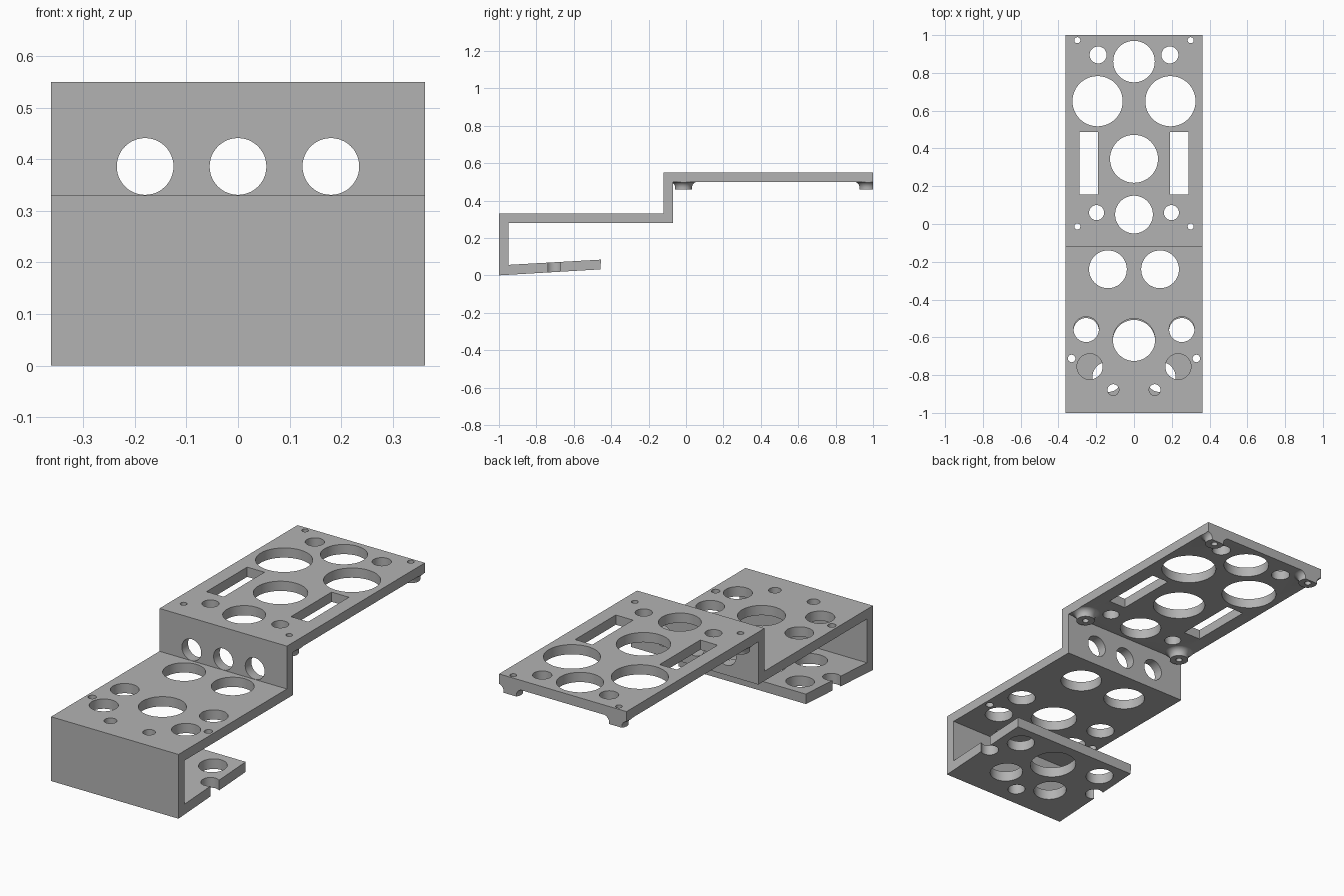
import bpy, bmesh, math
from mathutils import Matrix

cube = bpy.data.objects.get("Cube")
if cube:
    bpy.data.objects.remove(cube, do_unlink=True)

W = 0.362  # half width of the strip

grey = bpy.data.materials.new("plain grey")
grey.use_nodes = True
colour = (0.45, 0.45, 0.45, 1)
grey.diffuse_color = colour
grey.node_tree.nodes["Principled BSDF"].inputs["Base Color"].default_value = colour


def make(name, bm):
    bmesh.ops.recalc_face_normals(bm, faces=bm.faces)
    mesh = bpy.data.meshes.new(name)
    bm.to_mesh(mesh)
    bm.free()
    mesh.materials.append(grey)
    obj = bpy.data.objects.new(name, mesh)
    bpy.context.collection.objects.link(obj)
    return obj


def boolean(obj, tool, operation):
    mod = obj.modifiers.new(operation.lower(), "BOOLEAN")
    mod.operation, mod.solver, mod.object = operation, "EXACT", tool
    bpy.context.view_layer.update()
    result = bpy.data.meshes.new_from_object(
        obj.evaluated_get(bpy.context.evaluated_depsgraph_get()))
    obj.modifiers.clear()
    obj.data = result
    bpy.data.objects.remove(tool, do_unlink=True)


def box(bm, x, y, z):
    spans = (x, y, z)
    centre = [(a + b) / 2 for a, b in spans]
    size = [b - a for a, b in spans]
    bmesh.ops.create_cube(bm, size=1, matrix=Matrix.Translation(centre) @ Matrix.Diagonal((*size, 1)))


def cylinder(bm, centre, r, depth, turn=0):
    bmesh.ops.create_cone(bm, cap_ends=True, segments=48, radius1=r, radius2=r, depth=depth,
                          matrix=Matrix.Translation(centre) @ Matrix.Rotation(turn, 4, "X"))


# Stepped strip: side profile swept across the width
profile = [(-1, 0), (-0.457, 0.032), (-0.455, 0.084), (-0.95, 0.056), (-0.95, 0.28), (-0.07, 0.28),
           (-0.07, 0.5), (1, 0.5), (1, 0.55), (-0.12, 0.55), (-0.12, 0.33), (-1, 0.33)]
bm = bmesh.new()
face = bm.faces.new([bm.verts.new((-W, y, z)) for y, z in profile])
swept = bmesh.ops.extrude_face_region(bm, geom=[face])["geom"]
bmesh.ops.translate(bm, vec=(2 * W, 0, 0), verts=[v for v in swept if isinstance(v, bmesh.types.BMVert)])
bracket = make("stepped_bracket", bm)

# Flared mounting bosses under the corners of the upper plate
bm = bmesh.new()
arc = [math.radians(a) for a in range(0, 91, 15)]
rings = [(0.045, 0.46)] + [(0.077 - 0.032 * math.cos(a), 0.469 + 0.032 * math.sin(a)) for a in arc]
rings.append((0.077, 0.52))
for x in (-0.3, 0.3):
    for y in (-0.013, 0.973):
        loops = []
        for r, z in rings:
            made = bmesh.ops.create_circle(bm, segments=48, radius=r,
                                           matrix=Matrix.Translation((x, y, z)))
            loops.append(made["verts"])
        for low, high in zip(loops, loops[1:]):
            for i in range(48):
                j = (i + 1) % 48
                bm.faces.new((low[i], low[j], high[j], high[i]))
        bm.faces.new(loops[0])
        bm.faces.new(loops[-1])
bosses = make("corner_bosses", bm)
bm = bmesh.new()
box(bm, (-W, W), (-0.09, 1), (0.4, 0.6))
boolean(bosses, make("boss_trim", bm), "INTERSECT")
boolean(bracket, bosses, "UNION")

# Round holes (x, y, radius); those off centre are mirrored
upper = [(0, 0.86, 0.11), (0.19, 0.895, 0.045), (0.193, 0.65, 0.133), (0, 0.345, 0.127),
         (0, 0.05, 0.1), (0.198, 0.06, 0.04), (0.3, 0.973, 0.016), (0.3, -0.013, 0.016)]
middle = [(0.138, -0.24, 0.1), (0.253, -0.558, 0.067), (0, -0.613, 0.112),
          (0.234, -0.755, 0.068), (0.11, -0.878, 0.03), (0.33, -0.712, 0.02)]
lip = [(0.253, -0.565, 0.067), (0, -0.62, 0.112), (0.14, -0.81, 0.08),
       (0, -0.9, 0.042), (0.335, -0.705, 0.043)]
bm = bmesh.new()
for holes, z, depth in ((upper, 0.5, 0.16), (middle, 0.305, 0.1), (lip, 0.04, 0.16)):
    for x, y, r in holes:
        for side in ((-1, 1) if x else (1,)):
            cylinder(bm, (side * x, y, z), r, depth)

# Riser holes and side slots
for x in (-0.18, 0, 0.18):
    cylinder(bm, (x, -0.095, 0.386), 0.055, 0.08, math.pi / 2)
for x in (-0.24, 0.24):
    box(bm, (x - 0.049, x + 0.049), (0.157, 0.487), (0.45, 0.6))
boolean(bracket, make("hole_cutter", bm), "DIFFERENCE")

bpy.ops.object.select_all(action="DESELECT")
bracket.select_set(True)
bpy.context.view_layer.objects.active = bracket
bpy.ops.object.shade_smooth_by_angle(angle=math.radians(30))
